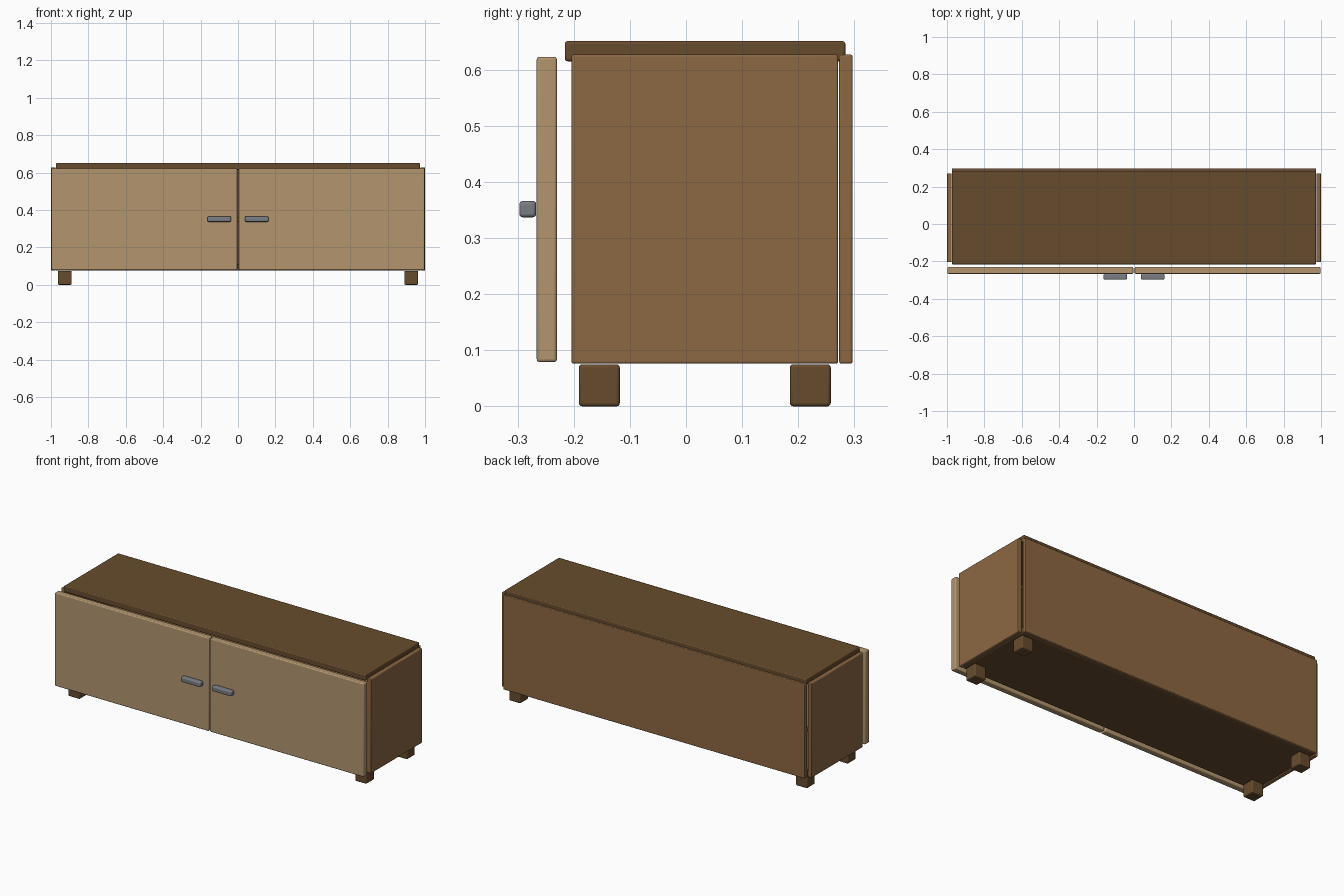
import bpy

if "Cube" in bpy.data.objects:
    bpy.data.objects.remove(bpy.data.objects["Cube"])


def material(name, rgb):
    m = bpy.data.materials.new(name)
    lin = [((c / 255 + 0.055) / 1.055) ** 2.4 for c in rgb]
    m.diffuse_color = (*lin, 1)
    m.use_nodes = True
    m.node_tree.nodes["Principled BSDF"].inputs["Base Color"].default_value = m.diffuse_color
    return m


dark = material("dark wood", (103, 75, 45))
brown = material("brown wood", (140, 103, 66))
light = material("light wood", (178, 149, 111))
grey = material("grey metal", (122, 125, 130))


def box(name, x, y, z, mat, bevel=0.005):
    """Softly rounded box given its (min, max) range on each axis."""
    bpy.ops.mesh.primitive_cube_add(size=1, location=[sum(r) / 2 for r in (x, y, z)])
    ob = bpy.context.object
    ob.name = name
    ob.scale = [r[1] - r[0] for r in (x, y, z)]
    bpy.ops.object.transform_apply(location=False, rotation=False, scale=True)
    ob.data.materials.append(mat)
    mod = ob.modifiers.new("Bevel", 'BEVEL')
    mod.width = bevel
    mod.segments = 3
    bpy.ops.object.shade_smooth_by_angle()
    return ob


def pair(name, x, y, z, mat, bevel=0.005):
    """Same box on the right and left side."""
    box("right_" + name, x, y, z, mat, bevel)
    box("left_" + name, (-x[1], -x[0]), y, z, mat, bevel)


# Carcass
box("top_board", (-0.973, 0.973), (-0.216, 0.284), (0.615, 0.651), dark)
box("bottom_board", (-0.973, 0.973), (-0.203, 0.271), (0.076, 0.112), dark)
box("shelf", (-0.973, 0.973), (-0.203, 0.268), (0.338, 0.363), brown, 0.003)
box("back_panel", (-0.974, 0.974), (0.273, 0.297), (0.076, 0.627), brown, 0.004)
pair("side_panel", (0.975, 1.0), (-0.204, 0.271), (0.076, 0.627), brown, 0.004)

# Doors and handles
pair("door", (0.004, 0.997), (-0.266, -0.230), (0.079, 0.623), light)
pair("handle", (0.037, 0.163), (-0.297, -0.267), (0.337, 0.366), grey, 0.006)

# Feet
for end, y in (("front", (-0.191, -0.118)), ("back", (0.185, 0.258))):
    pair(end + "_foot", (0.889, 0.963), y, (0.0, 0.075), dark, 0.006)
